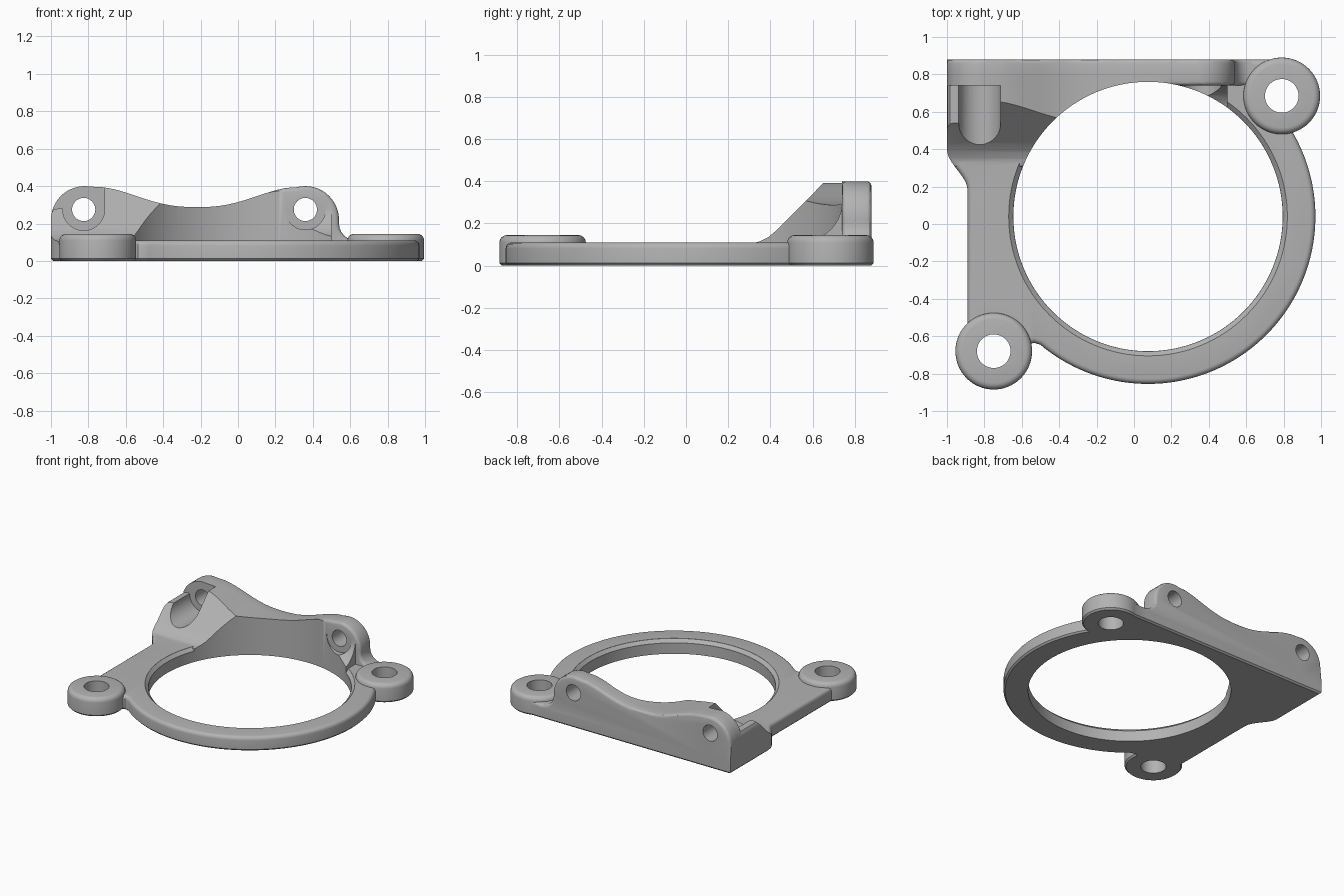
import bpy, bmesh
from math import sin, cos, pi, radians

if "Cube" in bpy.data.objects:
    bpy.data.objects.remove(bpy.data.objects["Cube"], do_unlink=True)

grey = bpy.data.materials.new("plain grey")
grey.use_nodes = True
grey.diffuse_color = (0.45, 0.45, 0.45, 1)
grey.node_tree.nodes["Principled BSDF"].inputs["Base Color"].default_value = (0.45, 0.45, 0.45, 1)


def arc(cx, cy, r, a0, a1, n):
    """Points on an arc, angles in degrees."""
    angles = [radians(a0 + (a1 - a0) * i / n) for i in range(n + 1)]
    return [(cx + r * cos(a), cy + r * sin(a)) for a in angles]


def circle(cx, cy, r, n=64):
    return arc(cx, cy, r, 0, 360, n)[:-1]


def prism(name, outline, axis, lo, hi, bevels=()):
    """Extrude an outline along an axis; each bevel is (edge rule, width, segments)."""
    place = {"x": lambda u, v, w: (w, u, v),
             "y": lambda u, v, w: (u, w, v),
             "z": lambda u, v, w: (u, v, w)}[axis]
    bm = bmesh.new()
    low = [bm.verts.new(place(u, v, lo)) for u, v in outline]
    high = [bm.verts.new(place(u, v, hi)) for u, v in outline]
    bm.faces.new(low)
    bm.faces.new(high)
    n = len(outline)
    for i in range(n):
        j = (i + 1) % n
        bm.faces.new((low[i], low[j], high[j], high[i]))
    bmesh.ops.recalc_face_normals(bm, faces=bm.faces)
    for rule, width, segments in bevels:
        edges = [e for e in bm.edges if rule(*e.verts)]
        bmesh.ops.bevel(bm, geom=edges, offset=width, segments=segments,
                        profile=0.5, affect="EDGES", clamp_overlap=False)
    mesh = bpy.data.meshes.new(name)
    bm.to_mesh(mesh)
    bm.free()
    mesh.materials.append(grey)
    obj = bpy.data.objects.new(name, mesh)
    bpy.context.collection.objects.link(obj)
    return obj


def combine(target, other, operation):
    """Apply a boolean and remove the second object."""
    mod = target.modifiers.new("combine", "BOOLEAN")
    mod.operation, mod.object, mod.solver = operation, other, "EXACT"
    bpy.context.view_layer.objects.active = target
    bpy.ops.object.modifier_apply(modifier=mod.name)
    bpy.data.objects.remove(other, do_unlink=True)


def at_height(z):
    return lambda a, b: abs(a.co.z - z) < 1e-4 and abs(b.co.z - z) < 1e-4


# Shared dimensions
RING = (0.075, 0.04)
BORE, RIM = 0.72, 0.895
PLATE_TOP, BOSS_TOP = 0.11, 0.145
BOSSES = [(0.79, 0.685), (-0.75, -0.68)]
BOLTS = [-0.825, 0.36]
BOLT_Z = 0.275

# Base plate outline: ring, back edge, stepped left edge, neck at the front boss
outline = arc(*RING, RIM, 230, 393, 80)
outline += [(0.79, 0.65), (0.75, 0.88), (-1, 0.88), (-1, 0.4)]
for i in range(1, 11):
    t = i / 10
    outline.append((-1 + 0.11 * (0.5 - 0.5 * cos(pi * t)), 0.4 - 0.22 * t))
outline += [(-0.89, -0.68), (-0.75, -0.74), (-0.6, -0.66), (-0.535, -0.635)]
bracket = prism("mounting_bracket", outline, "z", 0, PLATE_TOP,
                [(at_height(PLATE_TOP), 0.028, 4), (at_height(0), 0.012, 1)])

# Rounded lip around the bore, cut as a widening stack
lip = prism("lip_cutter", circle(*RING, BORE + 0.025, 128), "z", 0.085, 0.2,
            [(at_height(0.085), 0.024, 1)])
combine(bracket, lip, "DIFFERENCE")

# Round bosses
for x, y in BOSSES:
    boss = prism("boss", circle(x, y, 0.205), "z", 0, BOSS_TOP,
                 [(at_height(BOSS_TOP), 0.035, 4), (at_height(0), 0.012, 1)])
    combine(bracket, boss, "UNION")

# Back wall profile: two humps, a dip between, and a flare down to the plate
profile = [(-1, 0.02)] + arc(-0.82, 0.22, 0.18, 180, 80, 14)
for i in range(1, 24):
    x = -0.77 + 1.07 * i / 24
    t = (x + 0.22) / 0.56
    profile.append((x, 0.288 + 0.11 * (0.5 - 0.5 * cos(pi * t)) ** 1.3))
profile += arc(0.36, 0.22, 0.18, 105, 0, 14)
profile += arc(0.63, 0.2, 0.09, 180, 270, 6)
profile.append((0.63, 0.02))


def wall_rim(a, b):
    mid = (a.co + b.co) / 2
    return abs(a.co.y - b.co.y) < 1e-4 and mid.z > 0.1 and not (
        a.co.x < -0.999 and b.co.x < -0.999)


wall = prism("back_wall", profile, "y", 0.74, 0.88, [(wall_rim, 0.022, 3)])

# Sloping gusset: wall profile trimmed by a ramp and by the plate outline
short = [p for p in profile if p[0] < 0.2]
gusset = prism("gusset", short + [(short[-1][0], 0.02)], "y", 0.25, 0.8)
ramp = [(0.28, 0.02), (0.31, 0.104), (0.35, 0.115), (0.39, 0.135), (0.43, 0.168),
        (0.63, 0.37), (0.75, 0.49), (0.82, 0.49), (0.82, 0.02)]
combine(gusset, prism("ramp", ramp, "x", -1.1, 0.4), "INTERSECT")
combine(gusset, prism("plan", outline, "z", -0.1, 0.6), "INTERSECT")

# Bolt channel through the gusset and the low shelf beside it
channel = arc(BOLTS[0], BOLT_Z, 0.112, 180, 360, 24)
channel += [(channel[-1][0], 0.6), (channel[0][0], 0.6)]
combine(gusset, prism("channel_cutter", channel, "y", 0.2, 0.74), "DIFFERENCE")
shelf = [(-1.1, 0.25), (-1, 0.25), (-0.985, 0.275), (-0.96, 0.28), (-0.85, 0.28),
         (-0.85, 0.6), (-1.1, 0.6)]
combine(gusset, prism("shelf_cutter", shelf, "y", 0.2, 0.74), "DIFFERENCE")

# Small curved web at the other bolt, with a round seat
web = [(0.5, 0.05), (0.5, 0.1)] + arc(0.56, 0.3, 0.18, 270, 360, 10) + [(0.8, 0.3), (0.8, 0.05)]
web = prism("web", web, "x", 0.2, 0.5)
combine(web, prism("seat_cutter", circle(BOLTS[1], BOLT_Z, 0.108), "y", 0.3, 0.74), "DIFFERENCE")

for part in (wall, gusset, web):
    combine(bracket, part, "UNION")

# Main bore, boss holes and bolt holes
combine(bracket, prism("bore_cutter", circle(*RING, BORE, 128), "z", -0.1, 0.6), "DIFFERENCE")
for x, y in BOSSES:
    combine(bracket, prism("boss_hole", circle(x, y, 0.09, 48), "z", -0.1, 0.6), "DIFFERENCE")
for x in BOLTS:
    combine(bracket, prism("bolt_hole", circle(x, BOLT_Z, 0.062, 40), "y", 0.6, 1), "DIFFERENCE")

# Smooth the curved faces, keep the corners crisp
bpy.ops.object.select_all(action="DESELECT")
bracket.select_set(True)
bpy.context.view_layer.objects.active = bracket
bpy.ops.object.shade_smooth_by_angle(angle=radians(30))
